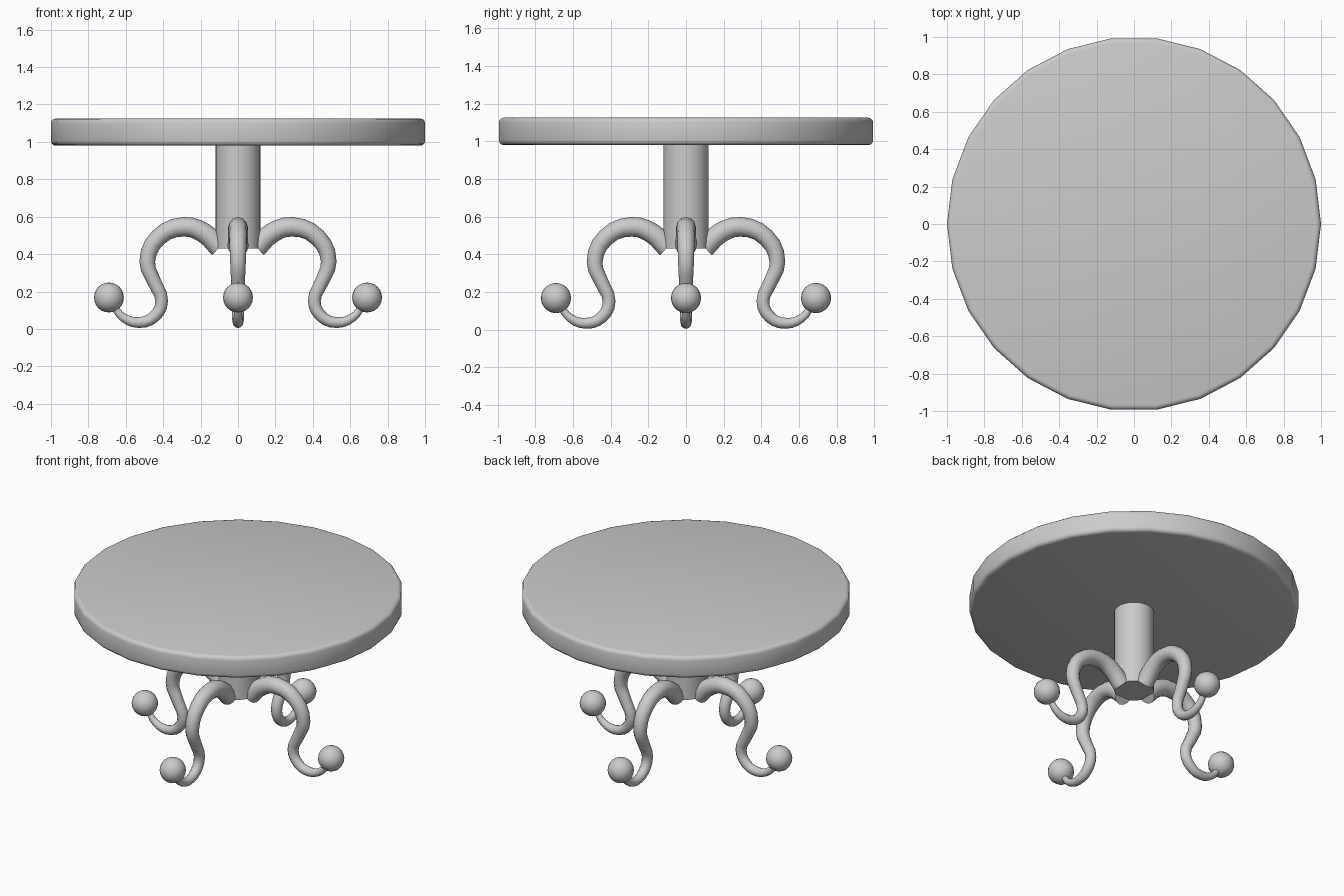
import bpy
from math import cos, sin, pi, radians

if "Cube" in bpy.data.objects:
    bpy.data.objects.remove(bpy.data.objects["Cube"])


def finish(obj, name, angle=40):
    obj.name = name
    bpy.ops.object.select_all(action='DESELECT')
    obj.select_set(True)
    bpy.context.view_layer.objects.active = obj
    bpy.ops.object.shade_smooth_by_angle(angle=radians(angle))
    return obj


def disc(name, radius, z0, z1, sides, bevel=0.0):
    bpy.ops.mesh.primitive_cylinder_add(vertices=sides, radius=radius, depth=z1 - z0,
                                        location=(0, 0, (z0 + z1) / 2))
    obj = bpy.context.object
    # put a corner on the +x axis
    obj.rotation_euler.z = pi / 2
    bpy.ops.object.transform_apply(location=False, rotation=True, scale=False)
    if bevel:
        m = obj.modifiers.new("rounded_edge", 'BEVEL')
        m.width = bevel
        m.segments = 3
        m.limit_method = 'ANGLE'
        m.angle_limit = radians(40)
        bpy.ops.object.modifier_apply(modifier=m.name)
    return finish(obj, name)


# round top and central column
disc("table_top", 1.0, 0.98, 1.125, 26, 0.025)
disc("column", 0.12, 0.43, 1.0, 26)

# leg path: outward distance, height, tube radius
LEG = [(0.10, 0.435, 0.055), (0.18, 0.512, 0.054), (0.29, 0.546, 0.052),
       (0.425, 0.49, 0.047), (0.485, 0.36, 0.042), (0.447, 0.25, 0.037),
       (0.408, 0.15, 0.034), (0.445, 0.068, 0.032), (0.53, 0.034, 0.029),
       (0.615, 0.062, 0.023), (0.66, 0.115, 0.018)]


def leg(name, angle):
    cu = bpy.data.curves.new(name, 'CURVE')
    cu.dimensions = '3D'
    cu.resolution_u = 3
    cu.bevel_depth = 1.0
    cu.bevel_resolution = 4
    cu.use_fill_caps = True
    sp = cu.splines.new('BEZIER')
    sp.bezier_points.add(len(LEG) - 1)
    for p, (d, z, r) in zip(sp.bezier_points, LEG):
        p.co = (d * cos(angle), d * sin(angle), z)
        p.radius = r
        p.handle_left_type = p.handle_right_type = 'AUTO'
    obj = bpy.data.objects.new(name, cu)
    bpy.context.collection.objects.link(obj)
    bpy.ops.object.select_all(action='DESELECT')
    obj.select_set(True)
    bpy.context.view_layer.objects.active = obj
    bpy.ops.object.convert(target='MESH')
    finish(bpy.context.object, name, 50)


# four scrolled legs, each ending in a ball
for i, side in enumerate(("right", "back", "left", "front")):
    a = i * pi / 2
    leg(side + "_leg", a)
    bpy.ops.mesh.primitive_uv_sphere_add(segments=20, ring_count=12, radius=0.08,
                                         location=(0.69 * cos(a), 0.69 * sin(a), 0.168))
    finish(bpy.context.object, side + "_ball_foot")
